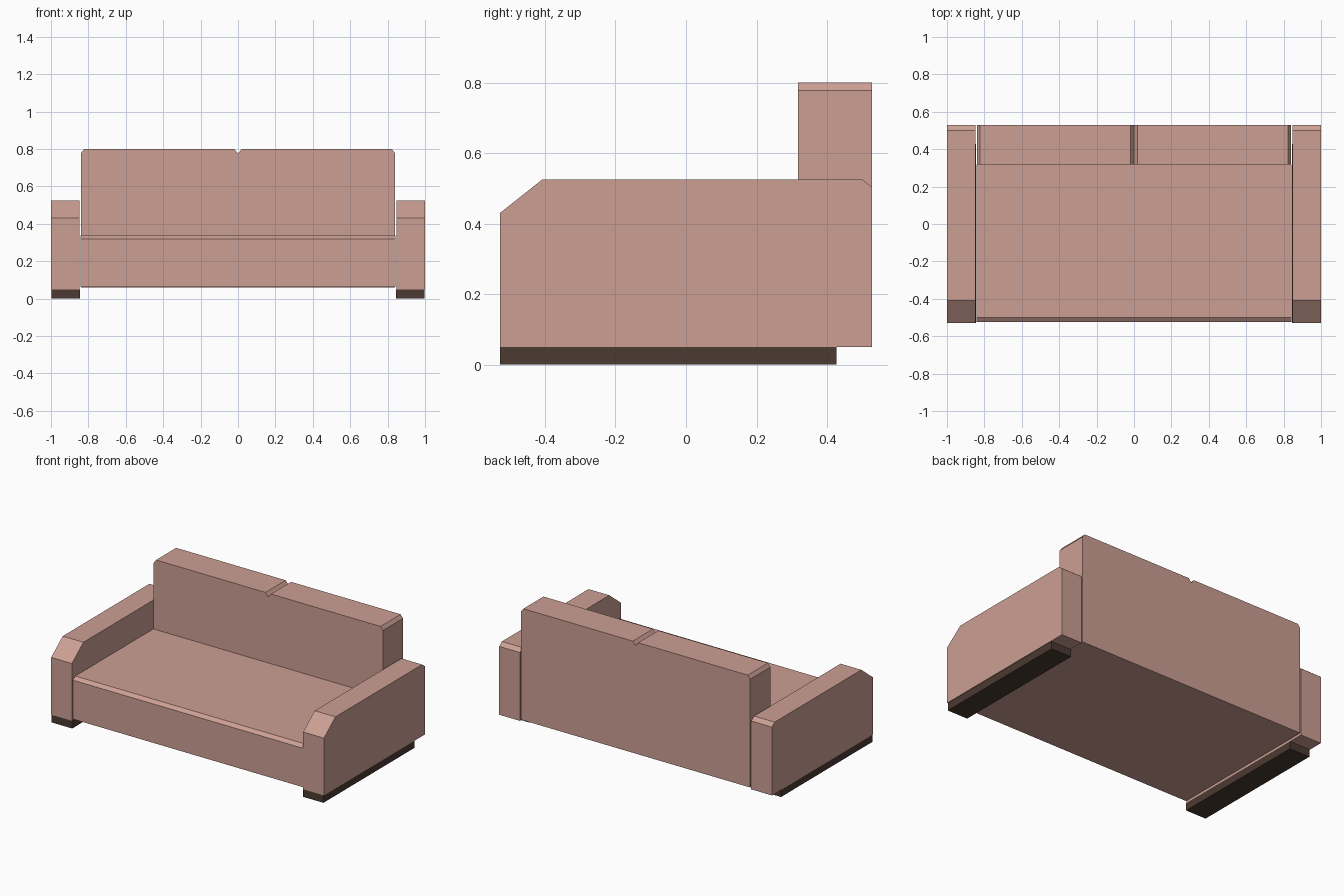
import bpy, bmesh
from mathutils import Vector

if "Cube" in bpy.data.objects:
    bpy.data.objects.remove(bpy.data.objects["Cube"])


def material(name, rgb):
    m = bpy.data.materials.new(name)
    m.diffuse_color = (*rgb, 1.0)
    m.use_nodes = True
    m.node_tree.nodes["Principled BSDF"].inputs["Base Color"].default_value = m.diffuse_color
    return m


PINK = material("dusty pink fabric", (0.60, 0.345, 0.295))
WOOD = material("dark brown wood", (0.072, 0.042, 0.031))


def prism(name, profile, axis, start, end, mat, mirror=False):
    """Extrude a closed profile along x (points are y,z) or y (points are x,z)."""
    def place(a, b):
        return (start, a, b) if axis == "x" else (a, start, b)
    bm = bmesh.new()
    face = bm.faces.new([bm.verts.new(place(a, b)) for a, b in profile])
    new = bmesh.ops.extrude_face_region(bm, geom=[face])["geom"]
    d = end - start
    move = Vector((d, 0, 0)) if axis == "x" else Vector((0, d, 0))
    bmesh.ops.translate(bm, vec=move,
                        verts=[v for v in new if isinstance(v, bmesh.types.BMVert)])
    bmesh.ops.recalc_face_normals(bm, faces=bm.faces)
    mesh = bpy.data.meshes.new(name)
    bm.to_mesh(mesh)
    bm.free()
    mesh.materials.append(mat)
    ob = bpy.data.objects.new(name, mesh)
    bpy.context.collection.objects.link(ob)
    if mirror:
        ob.modifiers.new("mirror", "MIRROR").use_axis[0] = True
    return ob


F, B = -0.528, 0.528    # front and back of the sofa
BACK = 0.317            # front of the backrest

# Armrests: sloped front edge, small chamfer at the back
prism("armrests", [(F, 0.05), (B, 0.05), (B, 0.503), (0.50, 0.525),
                   (-0.408, 0.525), (F, 0.43)], "x", 0.848, 1.0, PINK, True)

# Runner feet under the armrests
prism("runner_feet", [(F, 0), (0.427, 0), (0.427, 0.05), (F, 0.05)],
      "x", 0.846, 0.996, WOOD, True)

# Seat with chamfered front edge
prism("seat", [(-0.525, 0.062), (BACK, 0.062), (BACK, 0.338),
               (-0.50, 0.338), (-0.525, 0.32)], "x", -0.843, 0.843, PINK)

# Backrest with clipped corners and a notch in the middle
half = [(0.02, 0.80), (0.823, 0.80), (0.84, 0.777), (0.84, 0.06)]
outline = [(0, 0.775)] + half + [(-x, z) for x, z in reversed(half)]
prism("backrest", outline, "y", BACK, B, PINK)
